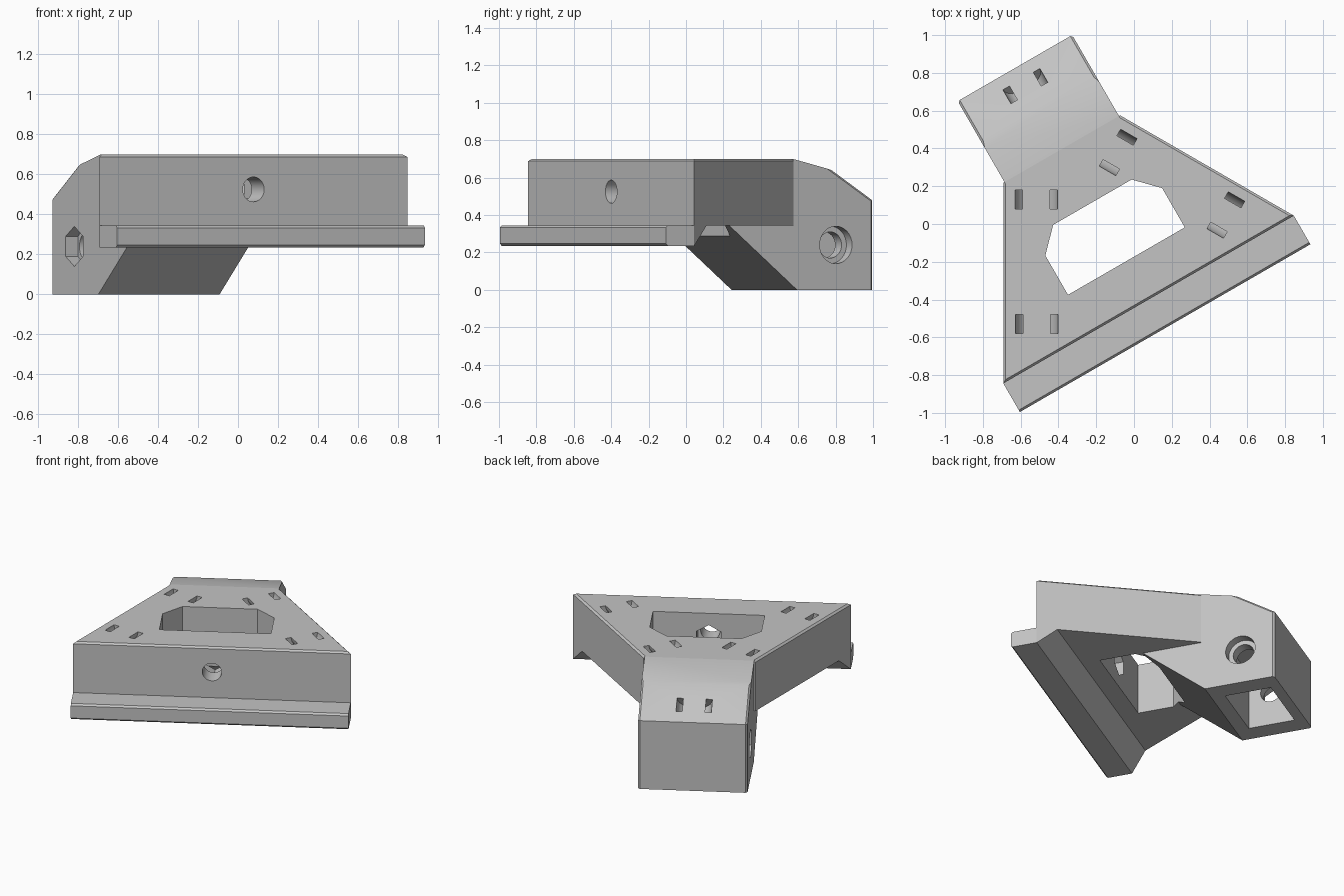
import bpy, bmesh, math
from mathutils import Matrix

if "Cube" in bpy.data.objects:
    bpy.data.objects.remove(bpy.data.objects["Cube"], do_unlink=True)

# One flat grey for the whole bracket
grey = bpy.data.materials.new("light_grey")
grey.use_nodes = True
colour = (0.55, 0.55, 0.55, 1)
grey.diffuse_color = colour
grey.node_tree.nodes["Principled BSDF"].inputs["Base Color"].default_value = colour

# Bracket frame: w across, v towards the arm, z up, turned 30 degrees
TURN = Matrix.Rotation(math.radians(30), 4, 'Z') @ Matrix.Translation((-0.133, 0, 0))
FRONT, BACK, UNDER, TOP = -0.385, 0.535, 0.345, 0.70
LIP_BOTTOM, LIP_FRONT, WIDE, ARM = 0.235, -0.56, 0.888, 0.35


def prism(name, points, lo, hi, place, chamfer=None):
    """Extrude a 2D outline from lo to hi; place() maps it into the frame."""
    bm = bmesh.new()
    a, b = ([bm.verts.new(place(x, y, c)) for x, y in points] for c in (lo, hi))
    bm.faces.new(a)
    bm.faces.new(b)
    for i in range(len(points)):
        j = (i + 1) % len(points)
        bm.faces.new((a[i], a[j], b[j], b[i]))
    bmesh.ops.recalc_face_normals(bm, faces=bm.faces)
    if chamfer:
        edges = [e for e in bm.edges if chamfer(*(v.co for v in e.verts))]
        bmesh.ops.bevel(bm, geom=edges, offset=0.012, segments=1, affect='EDGES')
    bm.transform(TURN)
    mesh = bpy.data.meshes.new(name)
    bm.to_mesh(mesh)
    bm.free()
    mesh.materials.append(grey)
    obj = bpy.data.objects.new(name, mesh)
    bpy.context.collection.objects.link(obj)
    return obj


def combine(target, tool, operation):
    mod = target.modifiers.new("cut", 'BOOLEAN')
    mod.object, mod.operation, mod.solver = tool, operation, 'EXACT'
    bpy.context.view_layer.objects.active = target
    bpy.ops.object.modifier_apply(modifier=mod.name)
    bpy.data.objects.remove(tool, do_unlink=True)


def ngon(radius, sides, x=0, y=0, start=90):
    angles = [math.radians(start + 360 * i / sides) for i in range(sides)]
    return [(x + radius * math.cos(t), y + radius * math.sin(t)) for t in angles]


def across(v, z, w):
    return (w, v, z)


def along(w, z, v):
    return (w, v, z)


def upright(w, v, z):
    return (w, v, z)


def tapered(v, z, side):
    return (side * (WIDE - (v - FRONT) * math.tan(math.radians(30))), v, z)


# Trapezoid body, with a sloped rib under its front edge
body = prism("bracket_body",
             [(FRONT, LIP_BOTTOM), (-0.27, UNDER), (BACK, UNDER), (BACK, TOP), (FRONT, TOP)],
             -1, 1, tapered,
             lambda p, q: min(p.z, q.z) > 0.69 and min(p.y, q.y) < 0.5)

# Arm reaching back and down
arm = prism("arm",
            [(0.14, UNDER), (0.56, 0), (1.03, 0), (1.03, 0.48), (0.78, 0.64),
             (BACK, TOP), (0.14, TOP)],
            -ARM, ARM, across,
            lambda p, q: min(p.y, q.y) > 0.6 and p.x * q.x > 0 and max(p.z, q.z) > 0.4)
combine(body, arm, 'UNION')

# Central window
half_window = [(0.357, -0.15), (0.357, 0.09), (0.24, 0.21)]
window = half_window + [(-w, v) for w, v in reversed(half_window)]
combine(body, prism("window", window, -0.1, 1, upright), 'DIFFERENCE')

# Pocket under the arm
pocket = [(-0.22, 0.65), (0.22, 0.65), (0.22, 0.96), (-0.22, 0.96)]
combine(body, prism("pocket", pocket, -0.1, 0.40, upright), 'DIFFERENCE')

# Bolt bores with a counterbore and nut recesses
BV, BZ, FZ = 0.80, 0.24, 0.525
for points, lo, hi, place in (
        (ngon(0.07, 32, BV, BZ), -0.5, 0.5, across),
        (ngon(0.10, 32, BV, BZ), 0.29, 0.5, across),
        (ngon(0.10, 6, BV, BZ), -0.5, -0.28, across),
        (ngon(0.062, 32, 0, FZ), -0.6, -0.1, along),
        (ngon(0.092, 6, 0, FZ), -0.26, -0.1, along)):
    combine(body, prism("bore", points, lo, hi, place), 'DIFFERENCE')

# Curved strap channels, each opening as a pair of slots
arc = [math.radians(180 + 15 * i) for i in range(13)]
channel = [(-0.113, 0.05)] + [(0.113 * math.cos(t), 0.113 * math.sin(t)) for t in arc]
channel += [(0.113, 0.05), (0.073, 0.05)]
channel += [(0.073 * math.cos(t), 0.073 * math.sin(t)) for t in reversed(arc)]
channel += [(-0.073, 0.05)]
C, S = math.cos(math.radians(30)), math.sin(math.radians(30))
for side in (-1, 1):
    for w, v in ((0.25, 0.37), (0.578, -0.202)):
        def strap(a, b, c):
            return (side * (w + C * a - S * c), v + S * a + C * c, TOP + b)
        combine(body, prism("strap", channel, -0.05, 0.05, strap), 'DIFFERENCE')


def arm_strap(a, b, c):
    return (a, 0.92 + 0.842 * c + 0.539 * b, 0.55 - 0.539 * c + 0.842 * b)


combine(body, prism("strap", channel, -0.05, 0.05, arm_strap), 'DIFFERENCE')

# Front lip along the foot of the body
lip = prism("front_lip",
            [(LIP_FRONT, LIP_BOTTOM), (LIP_FRONT, UNDER), (FRONT, UNDER), (FRONT, LIP_BOTTOM)],
            -WIDE, WIDE, across,
            lambda p, q: max(p.y, q.y) < -0.55 and abs(p.z - q.z) < 0.01)

for obj in (body, lip):
    bpy.ops.object.select_all(action='DESELECT')
    obj.select_set(True)
    bpy.context.view_layer.objects.active = obj
    bpy.ops.object.shade_smooth_by_angle(angle=math.radians(20))
